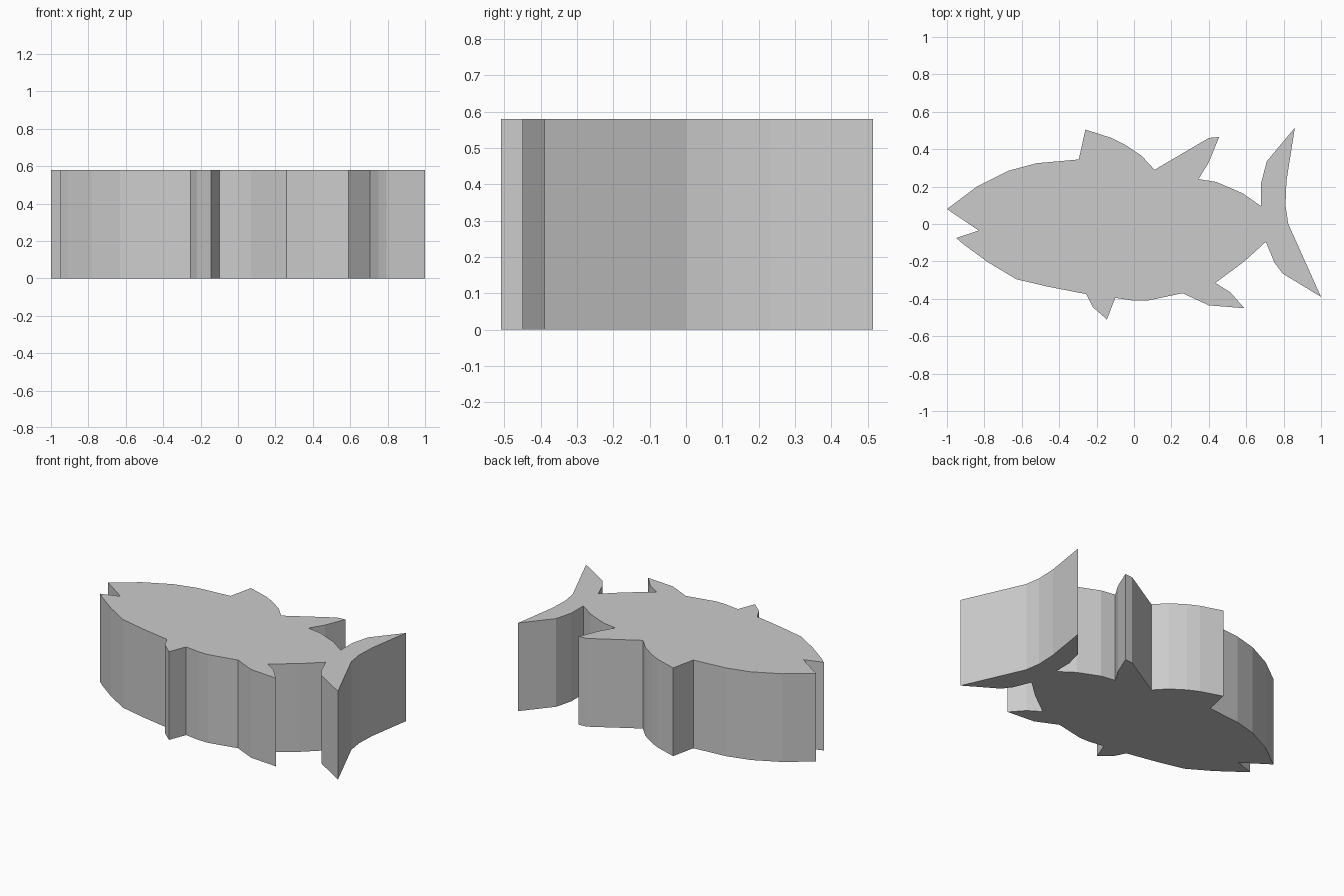
import bpy
import bmesh

cube = bpy.data.objects.get("Cube")
if cube:
    bpy.data.objects.remove(cube, do_unlink=True)

HEIGHT = 0.58

# Outline sections, clockwise from the snout
upper_head = [(-1, .08), (-.84, .2), (-.67, .285), (-.52, .325), (-.295, .345)]
first_top_fin = [(-.26, .505), (-.12, .46), (-.05, .425), (.04, .365), (.11, .29)]
second_top_fin = [(.4, .46), (.455, .465), (.4, .33), (.345, .24)]
upper_tail_stem = [(.44, .225), (.58, .165), (.68, .095)]
tail_fin = [(.68, .22), (.71, .335), (.86, .515), (.815, .23), (.81, .1),
            (.825, 0), (1, -.39), (.795, -.265), (.75, -.205), (.705, -.095)]
lower_tail_stem = [(.59, -.2), (.435, -.315)]
rear_bottom_fin = [(.515, -.365), (.59, -.45), (.4, -.435), (.26, -.37)]
belly = [(.07, -.41), (0, -.41), (-.1, -.395)]
front_bottom_fin = [(-.145, -.51), (-.22, -.445), (-.255, -.375)]
lower_head = [(-.46, -.335), (-.63, -.295), (-.78, -.205), (-.91, -.11)]
mouth = [(-.95, -.075), (-.83, -.035)]

outline = (upper_head + first_top_fin + second_top_fin + upper_tail_stem
           + tail_fin + lower_tail_stem + rear_bottom_fin + belly
           + front_bottom_fin + lower_head + mouth)

# Plain grey surface
grey = bpy.data.materials.new("light grey")
grey.use_nodes = True
color = (.6, .6, .6, 1)
grey.diffuse_color = color
grey.node_tree.nodes["Principled BSDF"].inputs["Base Color"].default_value = color

# Fish-shaped slab: one flat profile pulled straight up
bm = bmesh.new()
base = bm.faces.new([bm.verts.new((x, y, 0)) for x, y in outline])
result = bmesh.ops.extrude_face_region(bm, geom=[base], use_keep_orig=True)
top_verts = [g for g in result["geom"] if isinstance(g, bmesh.types.BMVert)]
bmesh.ops.translate(bm, verts=top_verts, vec=(0, 0, HEIGHT))
bmesh.ops.recalc_face_normals(bm, faces=bm.faces)

# Split the concave caps into clean triangles
caps = [f for f in bm.faces if len(f.verts) > 4]
bmesh.ops.triangulate(bm, faces=caps, ngon_method="EAR_CLIP")

mesh = bpy.data.meshes.new("fish_slab")
bm.to_mesh(mesh)
bm.free()
mesh.materials.append(grey)
fish = bpy.data.objects.new("fish_slab", mesh)
bpy.context.collection.objects.link(fish)
